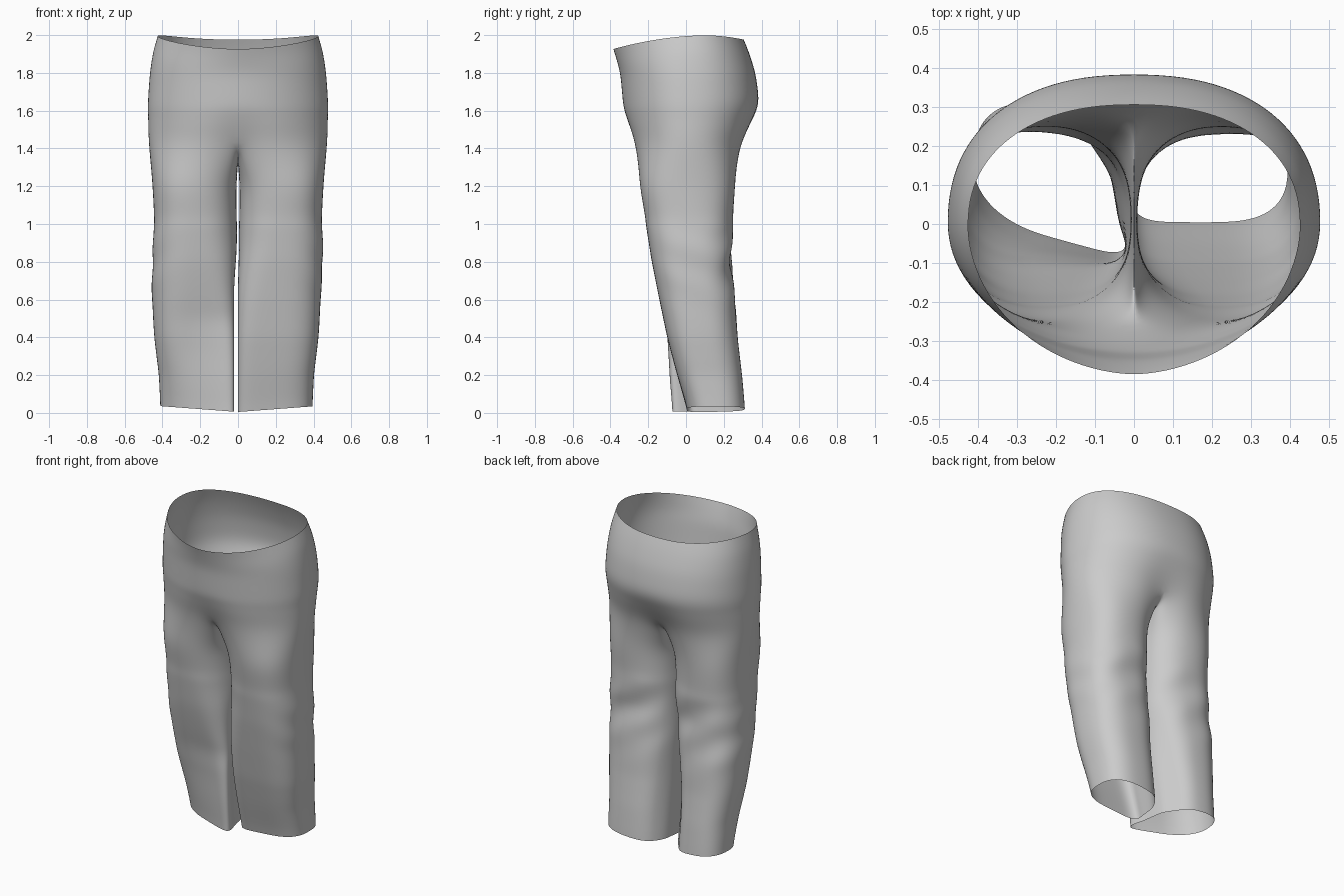
import bpy, bmesh, math
from math import sin, cos, pi, radians, exp
from mathutils import Vector

if "Cube" in bpy.data.objects:
    bpy.data.objects.remove(bpy.data.objects["Cube"])

# z, half width, front y, back y of the seat
SEAT = [(2.0, .424, -.405, .295), (1.925, .45, -.385, .33), (1.8, .469, -.349, .37),
        (1.65, .479, -.336, .39), (1.52, .482, -.324, .36), (1.40, .477, -.278, .30)]
# z, outer x, inner x, front y, back y of one leg
LEG = [(1.2, .457, .006, -.252, .266), (1.0, .447, .005, -.214, .252), (.8, .452, .003, -.182, .242),
       (.6, .448, .001, -.142, .262), (.4, .436, .0, -.10, .274), (.2, .412, .0, -.048, .297),
       (.01, .404, .0, .004, .312)]
HALF, INNER = 28, 11          # points on half the seat ring, points across the crotch


def lookup(table, z):
    for a, b in zip(table, table[1:]):
        if z >= b[0]:
            t = min(1, (a[0] - z) / (a[0] - b[0]))
            return [p + (q - p) * t for p, q in zip(a[1:], b[1:])]
    return table[-1][1:]


def spow(v, p):
    return math.copysign(abs(v) ** p, v)


def step(a, b, v):
    t = max(0, min(1, (v - a) / (b - a)))
    return t * t * (3 - 2 * t)


# Seat: t = 0 at the waist edge, 1 at the top of the legs
def seat_point(ang, t):
    s = sin(ang)
    rim = 1.973 + .025 * s + .022 * cos(2 * ang)
    low = 1.45 - .015 * s - .01 * cos(ang) ** 2
    z = rim + (low - rim) * t
    w, f, b = lookup(SEAT, z)
    n = 1.8 + .2 * step(0, .3, t) if s < 0 else 2.3
    x = w * spow(cos(ang), 2 / n)
    if abs(x) < 1e-5:
        x = 0
    y = (b if s > 0 else -f) * spow(s, 2 / n)
    dent = exp(-(x / .1) ** 2) * step(.65, 1, t)
    y += dent * (.035 if s < 0 else -.05)
    return Vector((x, y, z))


# Leg: rounded section with a sharper inner front corner and soft knee folds
def leg_point(ang, z, side):
    o, i, f, b = lookup(LEG, z)
    c, s = cos(ang), sin(ang)
    low = step(1.0, .15, z)
    if c > 0:
        n = 2.5 + ((.4 if side > 0 else -.3) * low if s < 0 else 0)
    else:
        n = 2.4 + (3.2 if s < 0 else .2) * low
    x = (o + i) / 2 + (o - i) / 2 * spow(c, 2 / n)
    y = (f + b) / 2 + (b - f) / 2 * spow(s, 2 / n)
    inner = 1 - x / o
    knee = exp(-((z - .8) / .2) ** 2)
    back = max(0, s)
    y += .009 * knee * back * sin(24 * z + 14 * x * side + side)
    y -= .012 * knee * back * inner
    x += .004 * knee * max(0, c) * sin(30 * z + 9 * y)
    x += (.1 if side < 0 else .04) * low * inner * step(-.6, .6, s)   # inner back tucked away
    if side < 0:              # this leg is swept forward on the inside
        pull = max(0, min(1, (.5 - z) / .5))
        y -= .1 * pull * inner ** 1.3 * min(1, max(0, -s) * 1.6) ** .5
        x += .008 * step(.9, .6, z)
        y += .02 * exp(-((z - .4) / .25) ** 2) * max(0, -s) * sin(pi * min(1, max(0, x / .4)))
    else:
        x -= .009 * step(.9, .6, z)
    z += .03 * (x / .4) * step(.3, 0, z)
    return Vector((side * x, y, z))


bm = bmesh.new()


def skin(rows):
    for a, b in zip(rows, rows[1:]):
        n = len(a)
        for k in range(n):
            m = (k + 1) % n
            bm.faces.new((a[k], a[m], b[m], b[k]))


# Seat rings
rings = []
full = 2 * HALF
for r in range(14):
    rings.append([bm.verts.new(seat_point(-pi / 2 + pi * k / HALF, r / 13)) for k in range(full)])
skin(rings)
last = rings[-1]
front, rear = last[0].co, last[HALF].co

# Crotch seam between the legs
seam = []
for j in range(1, INNER + 1):
    u = j / (INNER + 1)
    mid, amp = (front.y + rear.y) / 2, (rear.y - front.y) / 2
    seam.append(bm.verts.new((0, mid + amp * cos(pi * u),
                              rear.z + (front.z - rear.z) * u - .125 * sin(pi * u))))

# Legs
for side in (1, -1):
    outer = [last[(side * k) % full] for k in range(HALF + 1)]
    top = outer + seam
    angles = [radians(-138 + 276 * k / HALF) for k in range(HALF + 1)]
    angles += [radians(138 + 84 * j / (INNER + 1)) for j in range(1, INNER + 1)]
    rows = [top]
    for r in range(1, 6):     # blend from seat to thigh
        t = r / 6
        rows.append([bm.verts.new(v.co.lerp(leg_point(a, 1.2, side), t)) for v, a in zip(top, angles)])
    for r in range(29):
        z = 1.2 - 1.195 * r / 28
        rows.append([bm.verts.new(leg_point(a, z, side)) for a in angles])
    skin(rows)

# Relax the joins, leaving the open edges in place
bmesh.ops.recalc_face_normals(bm, faces=bm.faces)
for k in range(7):
    top_z = 2.1 if k < 2 else 1.58
    bmesh.ops.smooth_vert(bm, verts=[v for v in bm.verts if not v.is_boundary and 1.0 < v.co.z < top_z],
                          factor=.5, use_axis_x=True, use_axis_y=True, use_axis_z=True)

mesh = bpy.data.meshes.new("trousers")
bm.to_mesh(mesh)
bm.free()
mesh.shade_smooth()
trousers = bpy.data.objects.new("trousers", mesh)
bpy.context.collection.objects.link(trousers)
sub = trousers.modifiers.new("smooth_cloth", 'SUBSURF')
sub.levels = sub.render_levels = 1
